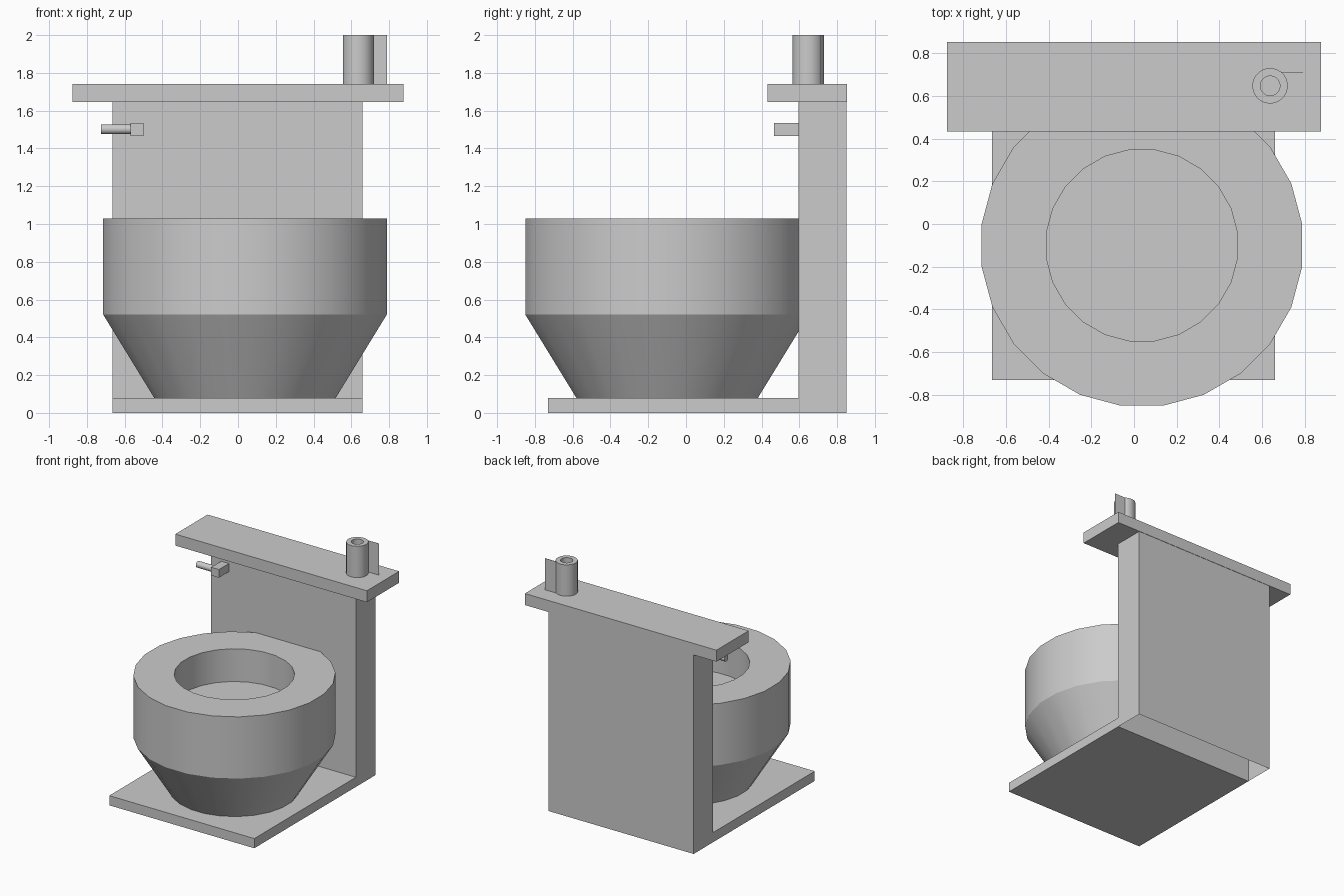
import bpy, bmesh
from math import pi, cos, sin, radians

cube = bpy.data.objects.get("Cube")
if cube:
    bpy.data.objects.remove(cube, do_unlink=True)

grey = bpy.data.materials.new("porcelain_grey")
grey.use_nodes = True
colour = (0.6, 0.6, 0.6, 1)
grey.diffuse_color = colour
grey.node_tree.nodes["Principled BSDF"].inputs["Base Color"].default_value = colour


def finish(name, bm, smooth=False):
    if smooth:
        bmesh.ops.recalc_face_normals(bm, faces=bm.faces)
    mesh = bpy.data.meshes.new(name)
    bm.to_mesh(mesh)
    bm.free()
    mesh.materials.append(grey)
    obj = bpy.data.objects.new(name, mesh)
    bpy.context.collection.objects.link(obj)
    if smooth:
        bpy.ops.object.select_all(action='DESELECT')
        obj.select_set(True)
        bpy.context.view_layer.objects.active = obj
        bpy.ops.object.shade_smooth_by_angle(angle=radians(25))
    return obj


def box(name, x, y, z, open_bottom=False):
    bm = bmesh.new()
    bmesh.ops.create_cube(bm, size=1)
    for v in bm.verts:
        v.co = [r[0] if c < 0 else r[1] for c, r in zip(v.co, (x, y, z))]
    if open_bottom:
        bm.normal_update()
        low = [f for f in bm.faces if f.normal.z < -0.5]
        bmesh.ops.delete(bm, geom=low, context='FACES_ONLY')
    return finish(name, bm)


def lathe(name, profile, sides, centre):
    """Turn a (radius, height) profile about z and cap both ends."""
    bm = bmesh.new()
    rings = []
    for r, z in profile:
        angles = [2 * pi * (i + 0.5) / sides for i in range(sides)]
        rings.append([bm.verts.new((r * cos(a), r * sin(a), z)) for a in angles])
    for a, b in zip(rings, rings[1:]):
        for i in range(sides):
            j = (i + 1) % sides
            bm.faces.new((a[i], a[j], b[j], b[i]))
    bm.faces.new(rings[0])
    bm.faces.new(rings[-1])
    obj = finish(name, bm, smooth=True)
    obj.location = centre
    return obj


# Floor plate, hollow back tank and overhanging lid
box("base_plate", (-0.665, 0.66), (-0.73, 0.595), (0, 0.08))
box("tank", (-0.665, 0.66), (0.595, 0.85), (0, 1.645), open_bottom=True)
box("tank_lid", (-0.875, 0.875), (0.432, 0.853), (1.645, 1.74))

# Bowl with a tapered foot and a round recess
lathe("bowl", [(0.485, 0.08), (0.757, 0.52), (0.757, 1.03),
               (0.451, 1.03), (0.451, 0.76)], 24, (0.037, -0.1, 0))

# Flush handle: block and sideways rod
box("handle_block", (-0.57, -0.5), (0.465, 0.595), (1.467, 1.535))
rod = lathe("handle_rod", [(0.026, 0), (0.026, 0.155)], 24, (-0.57, 0.51, 1.502))
rod.rotation_euler = (0, -pi / 2, 0)

# Paper roll on the lid with its loose sheet
lathe("paper_roll", [(0.083, 1.741), (0.083, 2), (0.046, 2), (0.046, 1.745)],
      24, (0.637, 0.647, 0))
box("loose_sheet", (0.69, 0.79), (0.71, 0.712), (1.74, 2))
